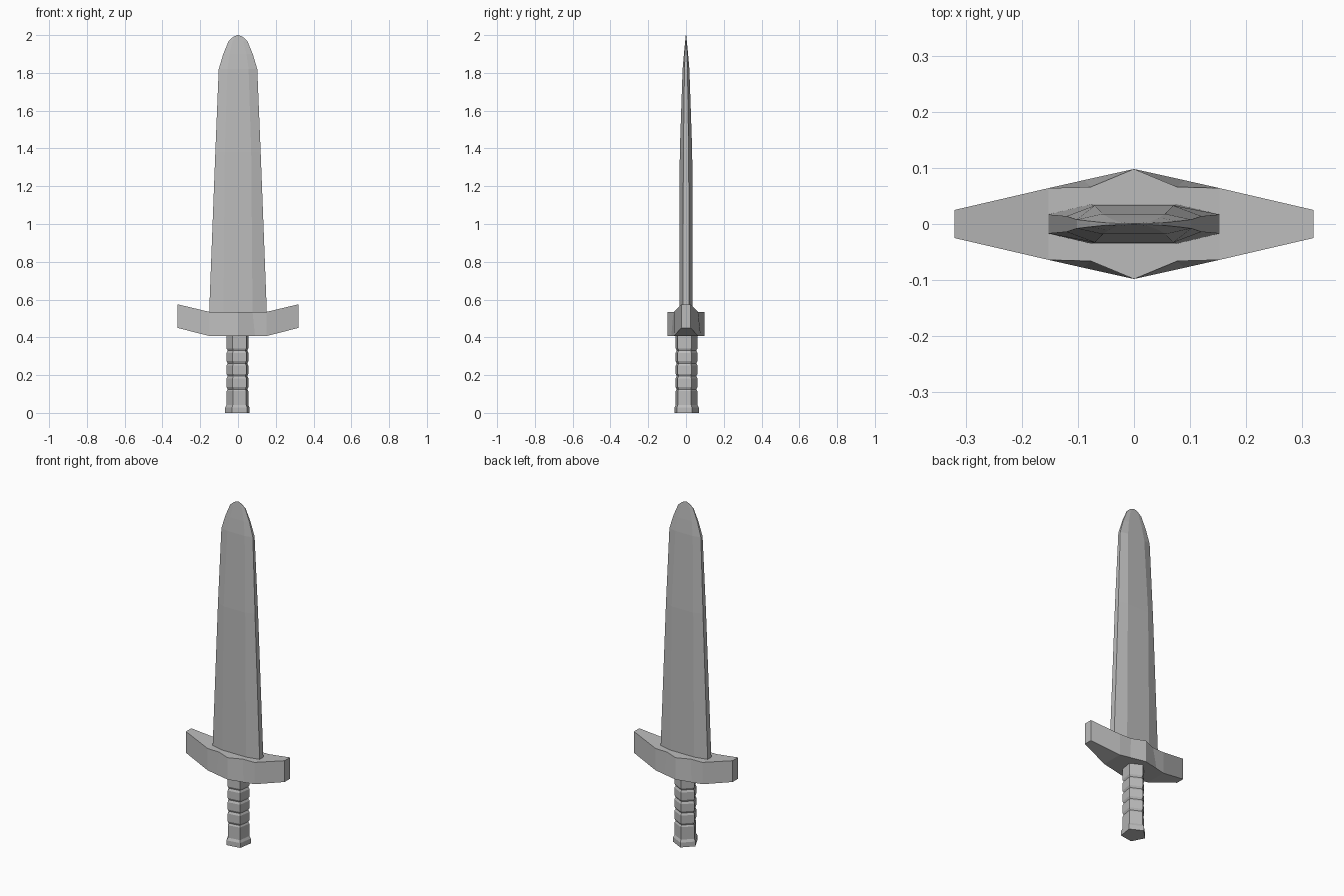
import bpy
import bmesh
from math import cos, sin, radians

cube = bpy.data.objects.get("Cube")
if cube:
    bpy.data.objects.remove(cube, do_unlink=True)

GREY = (0.5, 0.5, 0.5, 1.0)
steel = bpy.data.materials.new("plain_grey")
steel.use_nodes = True
steel.diffuse_color = GREY
steel.node_tree.nodes["Principled BSDF"].inputs["Base Color"].default_value = GREY


def loft(name, rings):
    """Skin a row of equal-sized rings and cap both ends, flat shaded."""
    bm = bmesh.new()
    loops = [[bm.verts.new(p) for p in ring] for ring in rings]
    count = len(loops[0])
    for low, high in zip(loops, loops[1:]):
        for i in range(count):
            j = (i + 1) % count
            bm.faces.new((low[i], low[j], high[j], high[i]))
    bm.faces.new(loops[0][::-1])
    bm.faces.new(loops[-1])
    bmesh.ops.recalc_face_normals(bm, faces=bm.faces)
    mesh = bpy.data.meshes.new(name)
    bm.to_mesh(mesh)
    bm.free()
    mesh.materials.append(steel)
    obj = bpy.data.objects.new(name, mesh)
    bpy.context.collection.objects.link(obj)
    return obj


# Blade: bevelled eight-sided section, tapering to a rounded tip
def blade_ring(z, width, edge, flat, thick):
    quarter = [(width, edge), (flat, thick)]
    points = quarter + [(-x, y) for x, y in quarter[::-1]]
    points += [(-x, -y) for x, y in points]
    return [(x, y, z) for x, y in points]


blade_levels = [
    (0.52, 0.153, 0.017, 0.077, 0.035),
    (1.38, 0.120, 0.014, 0.070, 0.033),
    (1.82, 0.102, 0.008, 0.056, 0.018),
    (1.90, 0.078, 0.005, 0.045, 0.011),
    (1.97, 0.049, 0.002, 0.028, 0.004),
    (1.99, 0.026, 0.001, 0.015, 0.002),
    (2.00, 0.004, 0.001, 0.002, 0.001),
]
loft("blade", [blade_ring(*level) for level in blade_levels])


# Crossguard: lozenge plan with raised arms and a ridged middle
def guard_ring(low, high):
    (xb, yb, zb), (xt, yt, zt) = low, high
    return [(xb, -yb, zb), (xb, yb, zb), (xt, yt, zt), (xt, -yt, zt)]


half = [
    ((0.32, 0.025, 0.45), (0.32, 0.025, 0.575)),
    ((0.152, 0.064, 0.407), (0.152, 0.064, 0.535)),
    ((0.09, 0.078, 0.407), (0.077, 0.066, 0.535)),
]
middle = ((0, 0.098, 0.407), (0, 0.098, 0.535))
mirrored = [tuple((-x, y, z) for x, y, z in pair) for pair in half]
loft("crossguard", [guard_ring(*s) for s in mirrored + [middle] + half[::-1]])


# Grip and pommel: five-sided column with bevelled grooves
def pentagon(z, radius):
    angles = [radians(72 * i - 45) for i in range(5)]
    return [(radius * cos(a), radius * sin(a), z) for a in angles]


grip = [(0.0, 0.069), (0.028, 0.069), (0.042, 0.061), (0.115, 0.061)]
for groove in (0.125, 0.195, 0.262, 0.33):
    if groove > 0.13:
        grip.append((groove - 0.012, 0.062))
    grip += [(groove, 0.055), (groove + 0.012, 0.062)]
grip.append((0.415, 0.062))
loft("grip", [pentagon(z, r) for z, r in grip])
